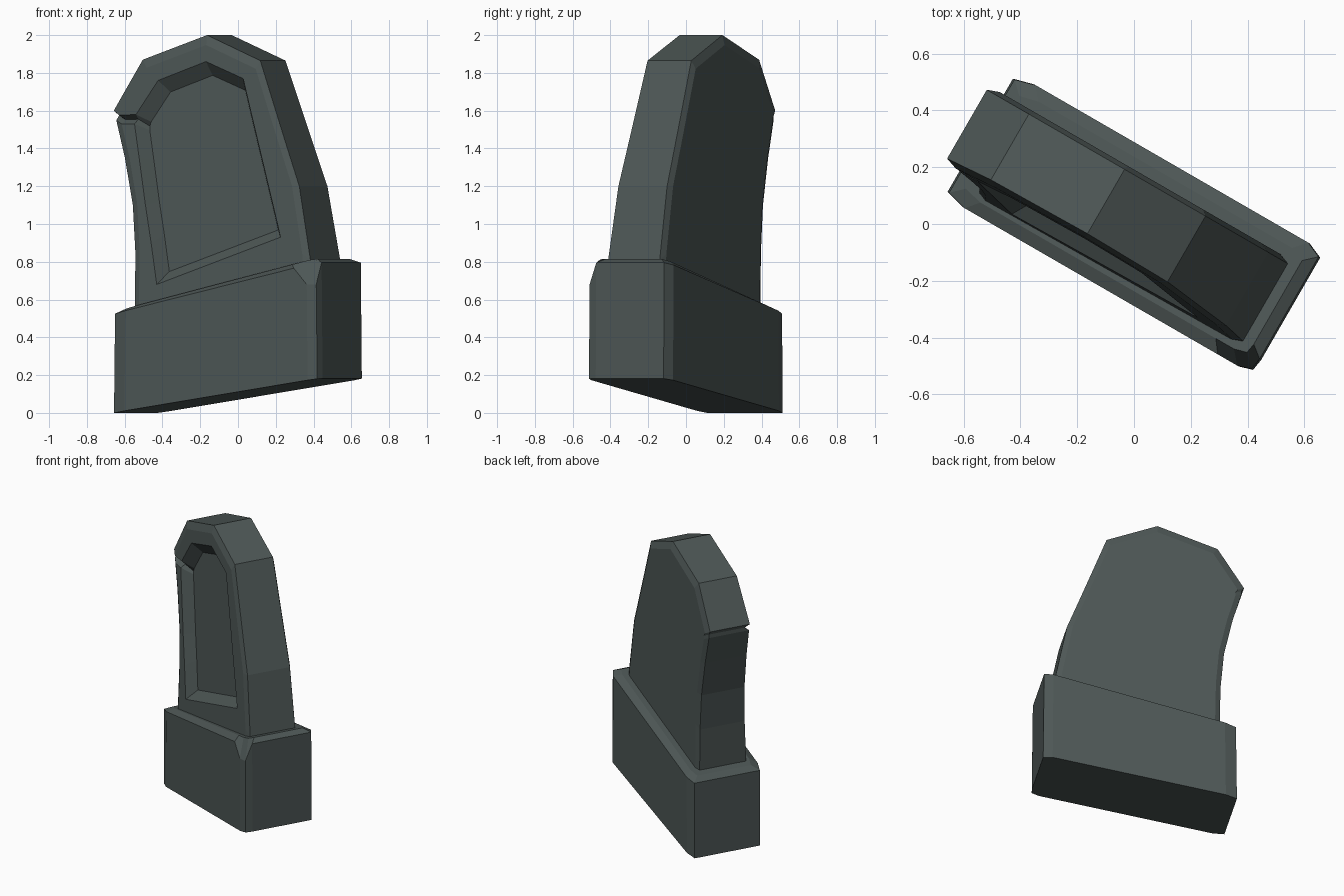
import bpy, bmesh, math

if "Cube" in bpy.data.objects:
    bpy.data.objects.remove(bpy.data.objects["Cube"])

stone = bpy.data.materials.new("dark_stone")
stone.diffuse_color = (0.075, 0.095, 0.092, 1)
stone.use_nodes = True
stone.node_tree.nodes["Principled BSDF"].inputs["Base Color"].default_value = stone.diffuse_color
TURN = math.radians(-30)


def loft(name, rings):
    """Skin a stack of equal-length rings and cap both ends."""
    bm = bmesh.new()
    vs = [[bm.verts.new(p) for p in r] for r in rings]
    n = len(rings[0])
    for a, b in zip(vs, vs[1:]):
        for i in range(n):
            j = (i + 1) % n
            bm.faces.new((a[i], a[j], b[j], b[i]))
    bm.faces.new(vs[0])
    bm.faces.new(vs[-1])
    bmesh.ops.recalc_face_normals(bm, faces=bm.faces)
    me = bpy.data.meshes.new(name)
    bm.to_mesh(me)
    bm.free()
    me.materials.append(stone)
    ob = bpy.data.objects.new(name, me)
    ob.rotation_euler.z = TURN
    bpy.context.collection.objects.link(ob)
    return ob


# Plinth: sloping block with clipped corners; points 2 and 3 form the chipped corner
plan = [(-.55, -.25), (.49, -.25), (.57, -.25), (.62, -.235), (.627, -.19),
        (.627, .225), (.57, .25), (-.55, .25), (-.625, .23), (-.625, -.23)]
bottom = [(u, v, .145 * (u + .625)) for u, v in plan]
shoulder = [(u * .99, v, .68 if i in (2, 3) else .525 + .216 * (u + .625))
            for i, (u, v) in enumerate(plan)]
top = [(u * .92, v * .82, .56 + .228 * (u * .92 + .54)) for u, v in plan]
loft("plinth", [bottom, shoulder, top])

# Headstone: leaning outline (u, z), going up the left side and down the right
NOTCH = 5
outline = [(-.525, .42), (-.533, .85), (-.555, 1.1), (-.61, 1.35), (-.668, 1.55),
           (-.668, 1.575), (-.685, 1.60), (-.514, 1.87), (-.125, 2.0), (.204, 1.865),
           (.305, 1.6), (.382, 1.4), (.46, 1.2), (.538, .81), (.55, .65)]
# Edge of the sunken panel on the front
panel = [(-.39, .68), (-.43, .9), (-.47, 1.1), (-.515, 1.35), (-.548, 1.53),
         (-.548, 1.555), (-.54, 1.58), (-.41, 1.76), (-.12, 1.86), (.11, 1.77),
         (.16, 1.6), (.22, 1.4), (.28, 1.2), (.34, 1.0), (.36, .93)]


def front(z):
    return -.168 + .05 * (z - .75) / 1.1


def shrink(pts, k, cu=-.07, cz=1.25):
    return [(cu + (u - cu) * k, cz + (z - cz) * k) for u, z in pts]


def ring(pts, depth, notch=0):
    """Ring following the tapering front, pushed in at the crack."""
    return [(u, front(z) + depth + (notch if i == NOTCH else 0), z)
            for i, (u, z) in enumerate(pts)]


inner = shrink(outline, .93)
loft("headstone", [
    ring(shrink(panel, .88), .05),
    ring(panel, -.014, .04),
    ring(inner, -.014, .04),
    ring(outline, 0, .03),
    [(u, .15, z) for u, z in outline],
    [(u, .166, z) for u, z in inner],
])
